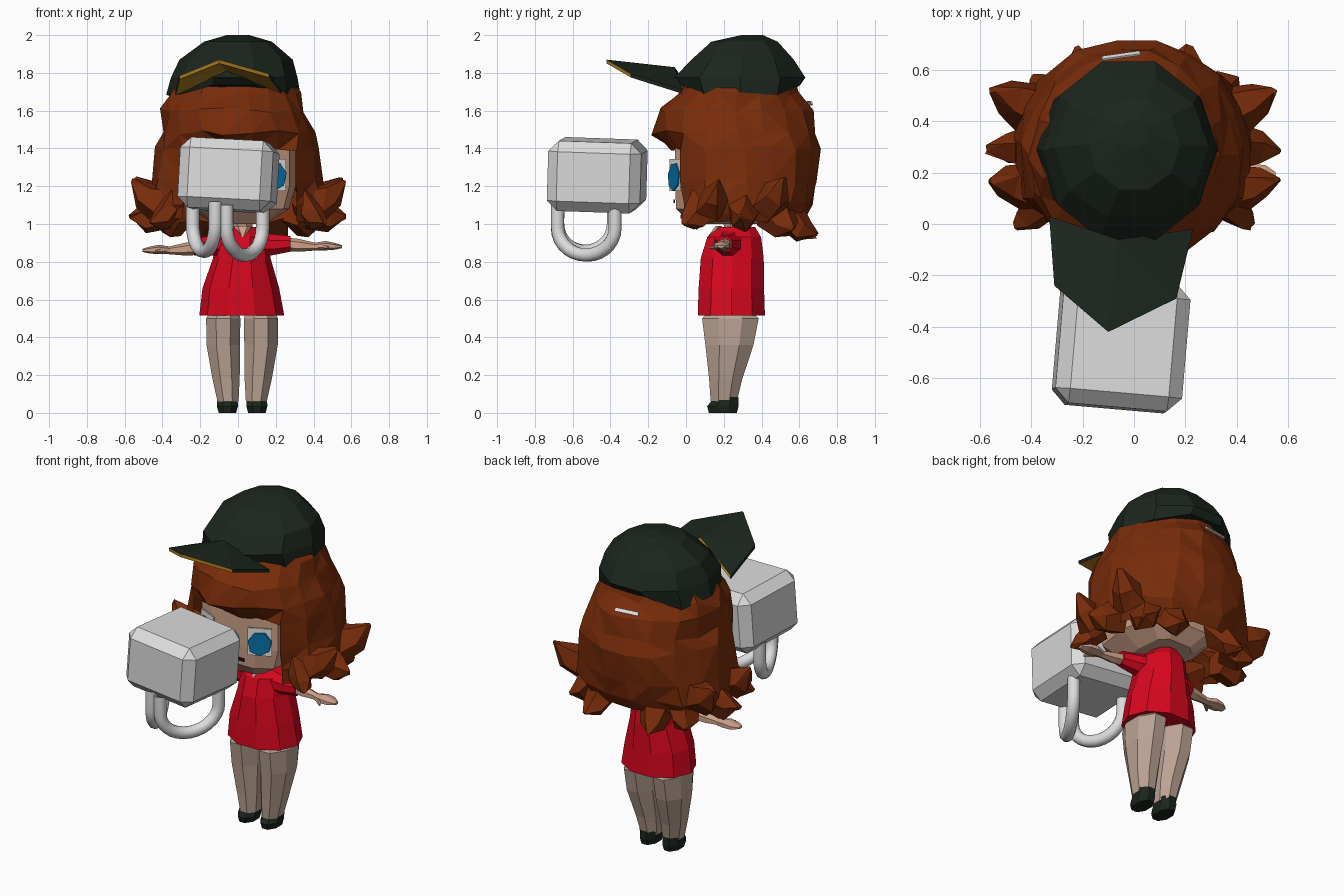
import bpy, bmesh, math, random
from mathutils import Vector, Matrix

random.seed(4)
cube = bpy.data.objects.get("Cube")
if cube:
    bpy.data.objects.remove(cube)


def material(name, r, g, b):
    m = bpy.data.materials.new(name)
    m.use_nodes = True
    m.diffuse_color = (r, g, b, 1)
    bsdf = m.node_tree.nodes["Principled BSDF"]
    bsdf.inputs["Base Color"].default_value = (r, g, b, 1)
    bsdf.inputs["Roughness"].default_value = 0.8
    return m


HAIR = material("auburn", 0.19, 0.025, 0.003)
CAP = material("dark green", 0.011, 0.019, 0.012)
GOLD = material("gold", 0.45, 0.22, 0.015)
RED = material("red", 0.68, 0.002, 0.013)
SKIN = material("skin", 0.62, 0.36, 0.25)
TIGHTS = material("tights", 0.5, 0.37, 0.3)
GREY = material("light grey", 0.72, 0.72, 0.72)
BLUE = material("blue", 0.002, 0.17, 0.4)
WHITE = material("white", 0.8, 0.78, 0.74)
BLACK = material("black", 0.01, 0.01, 0.01)


def finish(name, bm, *mats):
    mesh = bpy.data.meshes.new(name)
    bm.to_mesh(mesh)
    bm.free()
    for m in mats:
        mesh.materials.append(m)
    ob = bpy.data.objects.new(name, mesh)
    bpy.context.collection.objects.link(ob)
    return ob


def loft(name, stations, n, mat, along=(0, 0, 1), power=1.0, jitter=0, hole=None, edit=None):
    """Skin rings (x, y, z, a, b) set square to a direction."""
    q = Vector((0, 0, 1)).rotation_difference(Vector(along))
    bm = bmesh.new()
    rings = []
    for x, y, z, a, b in stations:
        ring = []
        for i in range(n):
            t = 2 * math.pi * (i + 0.5) / n
            s, c = math.sin(t), -math.cos(t)
            u = math.copysign(abs(s) ** power, s) * a
            v = math.copysign(abs(c) ** power, c) * b
            p = Vector((x, y, z)) + q @ Vector((u, v, 0))
            p += Vector([random.uniform(-jitter, jitter) for k in range(3)])
            ring.append(bm.verts.new(p))
        rings.append(ring)
    for r in range(len(rings) - 1):
        for i in range(n):
            if hole and hole(r, i):
                continue
            j = (i + 1) % n
            bm.faces.new((rings[r][i], rings[r][j], rings[r + 1][j], rings[r + 1][i]))
    if not hole:
        bm.faces.new(rings[0])
        bm.faces.new(rings[-1])
    if edit:
        edit(rings)
    loose = [v for v in bm.verts if not v.link_faces]
    bmesh.ops.delete(bm, geom=loose, context='VERTS')
    if jitter:
        bmesh.ops.triangulate(bm, faces=bm.faces[:])
    bmesh.ops.recalc_face_normals(bm, faces=bm.faces[:])
    return finish(name, bm, mat)


def block(name, size, place, turn, mat, bevel=0):
    bm = bmesh.new()
    bmesh.ops.create_cube(bm, size=1, matrix=Matrix.Diagonal((*size, 1)))
    if bevel:
        bmesh.ops.bevel(bm, geom=bm.edges[:], offset=bevel, segments=1, affect='EDGES')
    ob = finish(name, bm, mat)
    ob.location = place
    ob.rotation_euler = [math.radians(d) for d in turn]
    return ob


# Dress, neck and neckline
loft("dress", [(.02, .24, .515, .225, .187), (.015, .24, .66, .203, .182), (.02, .245, .82, .152, .175),
               (.02, .255, .93, .14, .15), (.02, .27, .985, .08, .1)], 10, RED)
loft("neck", [(.02, .27, .93, .06, .06), (.02, .25, 1.06, .065, .07)], 8, SKIN)
loft("neckline", [(.025, .13, .93, .008, .02), (.025, .175, .99, .05, .02)], 6, SKIN)

# Limbs
for side, s in (("left", 1), ("right", -1)):
    def x(d):
        return .022 + s * d
    loft(side + "_leg", [(x(.075), .2, .06, .06, .075), (x(.085), .21, .18, .078, .095),
                         (x(.1), .23, .36, .096, .138), (x(.1), .235, .5, .098, .162),
                         (x(.09), .235, .56, .07, .1)], 8, TIGHTS)
    loft(side + "_shoe", [(x(.078), .195, 0, .05, .08), (x(.078), .195, .035, .06, .09),
                          (x(.078), .215, .085, .058, .068)], 8, CAP)
    lift = .01 * s
    loft(side + "_sleeve", [(x(.06), .23, .9, .075, .09), (x(.15), .22, .89, .062, .068),
                            (x(.255), .205, .885 + lift, .045, .045)], 8, RED, (s, 0, 0))
    loft(side + "_arm", [(x(.2), .21, .885 + lift, .038, .04), (x(.3), .2, .877 + lift, .034, .036),
                         (x(.39), .195, .87 + lift, .02, .024)], 6, SKIN, (s, 0, 0))
    loft(side + "_hand", [(x(.38), .195, .87 + lift, .02, .026), (x(.44), .19, .875 + lift, .025, .05),
                          (x(.49), .19, .872 + lift, .018, .045), (x(.528), .185, .87 + lift, .008, .02)],
         6, SKIN, (s, 0, 0))
    loft(side + "_thumb", [(x(.41), .17, .87 + lift, .014, .016), (x(.455), .125, .865 + lift, .007, .008)],
         5, SKIN, (s * .5, -.5, 0))

# Head and face
loft("head", [(.01, .22, 1.0, .14, .2), (.01, .22, 1.08, .26, .28), (.01, .22, 1.2, .295, .285),
              (.01, .22, 1.4, .295, .285), (.01, .22, 1.58, .28, .26)], 10, SKIN, power=.55)
for side, s in (("left", 1), ("right", -1)):
    look = Vector((s * .42, -.9, 0))
    eye = Vector((.01 + s * .18, -.055, 1.26))
    block(side + "_eye_white", (.14, .008, .17), eye, (0, 0, 25 * s), WHITE)
    spot = eye + look * .008 + Vector((0, 0, -.01))
    loft(side + "_iris", [(*spot, .07, .078), (*(spot + look * .006), .068, .076)], 7, BLUE, look)
block("mouth", (.07, .008, .018), (.05, -.063, 1.12), (0, 0, 0), BLACK)


# Hair: open shell with side panels drawn forward beside the face, then curls
def frame_face(rings):
    for ring in rings[4:]:
        for k, sx in ((2, 1), (15, -1)):
            ring[k].co.x, ring[k].co.y = .01 + sx * .3, random.uniform(-.035, -.01)
        for k in (3, 14):
            ring[k].co.y = .1


loft("hair", [(-.02, .3, 1.8, .27, .26), (-.02, .28, 1.69, .345, .325), (-.02, .26, 1.6, .38, .41),
              (0, .26, 1.48, .405, .435), (0, .31, 1.4, .425, .41), (0, .33, 1.22, .45, .37),
              (0, .335, 1.1, .47, .34), (0, .33, 1.02, .42, .29)],
     18, HAIR, jitter=.016, hole=lambda r, i: r >= 4 and i in (0, 1, 15, 16, 17), edit=frame_face)

TUFTS = [((.40, .14, 1.11), (.56, .17, 1.23), .12), ((.38, .44, 1.12), (.55, .52, 1.24), .13),
         ((.38, .3, 1.08), (.57, .29, 1.04), .12), ((.18, .52, 1.08), (.22, .69, .94), .12),
         ((.34, .1, 1.12), (.46, -.01, 1.0), .1), ((.3, .46, 1.08), (.4, .57, .97), .12)]
for s in (1, -1):
    for k, (a, b, r) in enumerate(TUFTS):
        a, b = (Vector((s * p[0], p[1], p[2])) for p in (a, b))
        sag = a.lerp(b, .6) - Vector((0, 0, .03))
        loft("hair_tuft_%s_%d" % ("left" if s > 0 else "right", k + 1),
             [(*a, r, r * .8), (*sag, r * .65, r * .55), (*b, .01, .01)], 5, HAIR, b - a, jitter=.01)


# Cap, raised front and back, with one dipped corner
def shape_brim(rings):
    for v in rings[0]:
        if v.co.y > .5 or v.co.y < .05:
            v.co.z += .05
        elif v.co.x < -.25 and v.co.y > .3:
            v.co.z -= .03


loft("cap", [(-.025, .29, 1.685, .355, .33), (-.02, .285, 1.775, .335, .365), (-.01, .3, 1.87, .3, .285),
             (0, .31, 1.965, .18, .185), (0, .35, 2.0, .06, .06)], 10, CAP, edit=shape_brim)
block("cap_strap", (.15, .008, .022), (-.05, .655, 1.64), (31, 0, 8), WHITE)

# Peak: two ridged panels, gold front rim and underside
bm = bmesh.new()
outline = [(-.33, .03, 1.7), (-.31, -.24, 1.785), (-.1, -.42, 1.87), (.165, -.29, 1.795),
           (.23, -.02, 1.71), (-.06, -.06, 1.83)]
top = [bm.verts.new(p) for p in outline]
low = [bm.verts.new((px, py, pz - .02)) for px, py, pz in outline]
for tri in ((0, 1, 5), (1, 2, 5), (5, 2, 3), (5, 3, 4)):
    bm.faces.new([top[i] for i in tri])
    bm.faces.new([low[i] for i in reversed(tri)]).material_index = 1
for i in range(4):
    rim = bm.faces.new((top[i], low[i], low[i + 1], top[i + 1]))
    rim.material_index = 1 if i in (1, 2) else 0
bmesh.ops.recalc_face_normals(bm, faces=bm.faces[:])
finish("cap_peak", bm, CAP, GOLD)

# Floating box with two looped handles
block("box", (.495, .495, .372), (-.05, -.47, 1.258), (-2, 3, -5), GREY, .055)
for name, a, b, z in (("right_handle", (-.24, -.385), (-.12, -.68), 1.0),
                      ("left_handle", (.13, -.375), (-.06, -.68), .98)):
    a, b = Vector((*a, z)), Vector((*b, z))
    mid, half = (a + b) / 2, (a - b) / 2
    path = [a + Vector((0, 0, .12))]
    for k in range(15):
        t = math.pi * k / 14
        path.append(mid + half * math.cos(t) - Vector((0, 0, .145 * math.sin(t))))
    path.append(b + Vector((0, 0, .12)))
    curve = bpy.data.curves.new(name, 'CURVE')
    curve.dimensions = '3D'
    curve.bevel_depth = .036
    curve.bevel_resolution = 3
    spline = curve.splines.new('POLY')
    spline.points.add(len(path) - 1)
    for point, p in zip(spline.points, path):
        point.co = (*p, 1)
    curve.materials.append(GREY)
    bpy.context.collection.objects.link(bpy.data.objects.new(name, curve))
